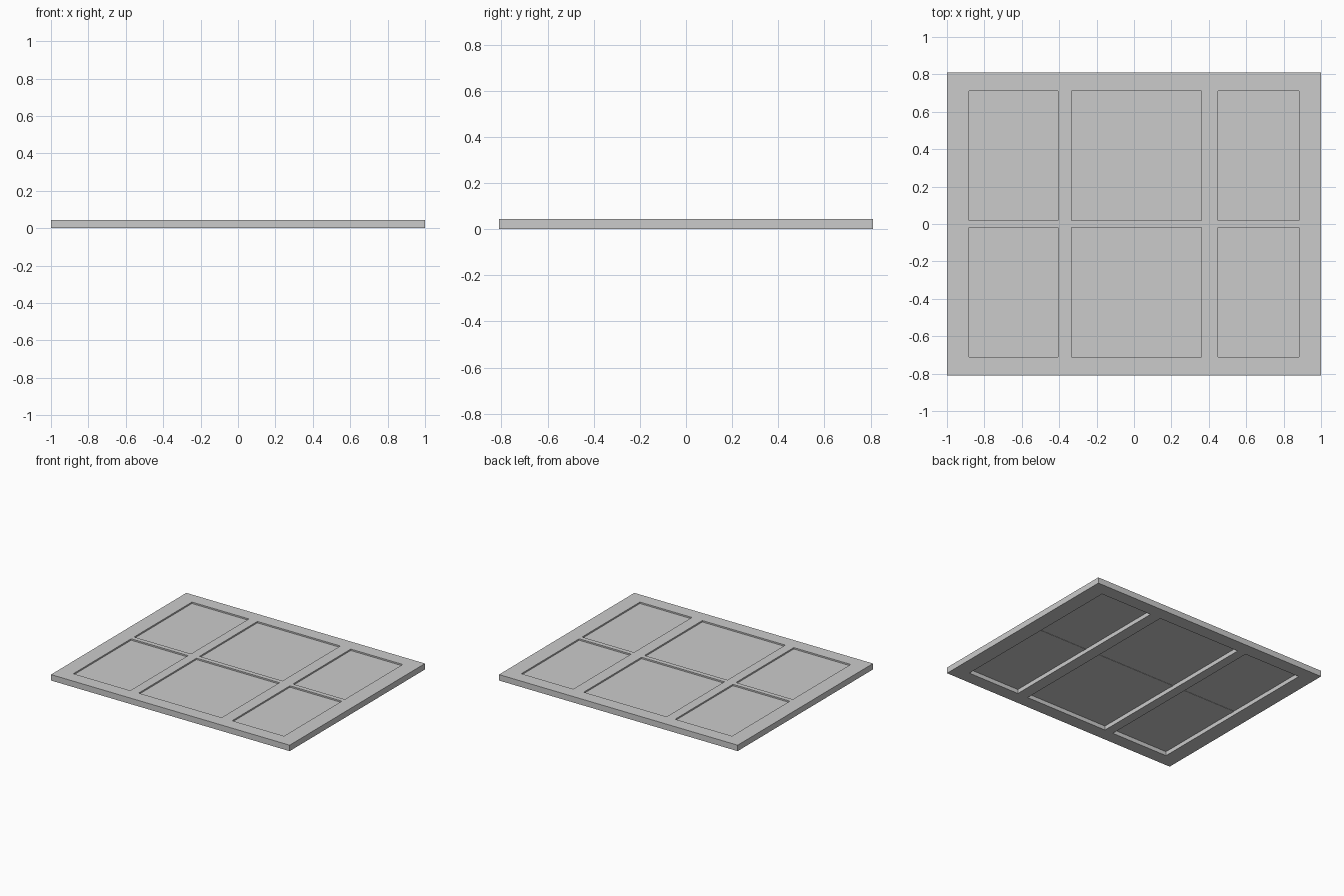
import bpy

if "Cube" in bpy.data.objects:
    bpy.data.objects.remove(bpy.data.objects["Cube"])

HX, HY, TOP = 1.0, 0.81, 0.045      # half sizes and thickness
PY = 0.71                           # half length of the openings
COLS = [(-0.883, -0.406), (-0.335, 0.36), (0.448, 0.883)]
BAR = 0.018                         # half width of the centre bars


def mesh_object(name, verts, faces):
    me = bpy.data.meshes.new(name)
    me.from_pydata(verts, [], faces)
    ob = bpy.data.objects.new(name, me)
    bpy.context.collection.objects.link(ob)
    return ob


def box(name, x0, x1, y0, y1, z0, z1):
    verts = [(x, y, z) for z in (z0, z1)
             for x, y in ((x0, y0), (x1, y0), (x1, y1), (x0, y1))]
    return mesh_object(name, verts, [(3, 2, 1, 0), (4, 5, 6, 7), (0, 1, 5, 4),
                                     (1, 2, 6, 5), (2, 3, 7, 6), (3, 0, 4, 7)])


# Frame: a grid of cells with three openings, welded as one solid
xs = [-HX] + [x for c in COLS for x in c] + [HX]
ys = [-HY, -PY, PY, HY]
nx, ny = len(xs), len(ys)
verts = [(x, y, z) for z in (0, TOP) for y in ys for x in xs]


def vid(i, j, k):
    return (k * ny + j) * nx + i


def solid(i, j):
    return 0 <= i < nx - 1 and 0 <= j < ny - 1 and not (j == 1 and i % 2 == 1)


faces = []
for i in range(nx - 1):
    for j in range(ny - 1):
        if not solid(i, j):
            continue
        ring = [(i, j), (i + 1, j), (i + 1, j + 1), (i, j + 1)]
        faces.append([vid(a, b, 1) for a, b in ring])
        faces.append([vid(a, b, 0) for a, b in reversed(ring)])
        # Walls only where the neighbouring cell is empty
        for n, (di, dj) in enumerate(((0, -1), (1, 0), (0, 1), (-1, 0))):
            if not solid(i + di, j + dj):
                p, q = ring[n], ring[(n + 1) % 4]
                faces.append([vid(*p, 0), vid(*q, 0), vid(*q, 1), vid(*p, 1)])
mesh_object("panel_frame", verts, faces)

# Thin recessed panes, two per column, separated by a centre bar
for label, (x0, x1) in zip(("left", "centre", "right"), COLS):
    box(label + "_front_pane", x0, x1, -PY, -BAR, 0.031, 0.034)
    box(label + "_back_pane", x0, x1, BAR, PY, 0.031, 0.034)
    box(label + "_centre_bar", x0, x1, -BAR, BAR, 0.029, TOP)
